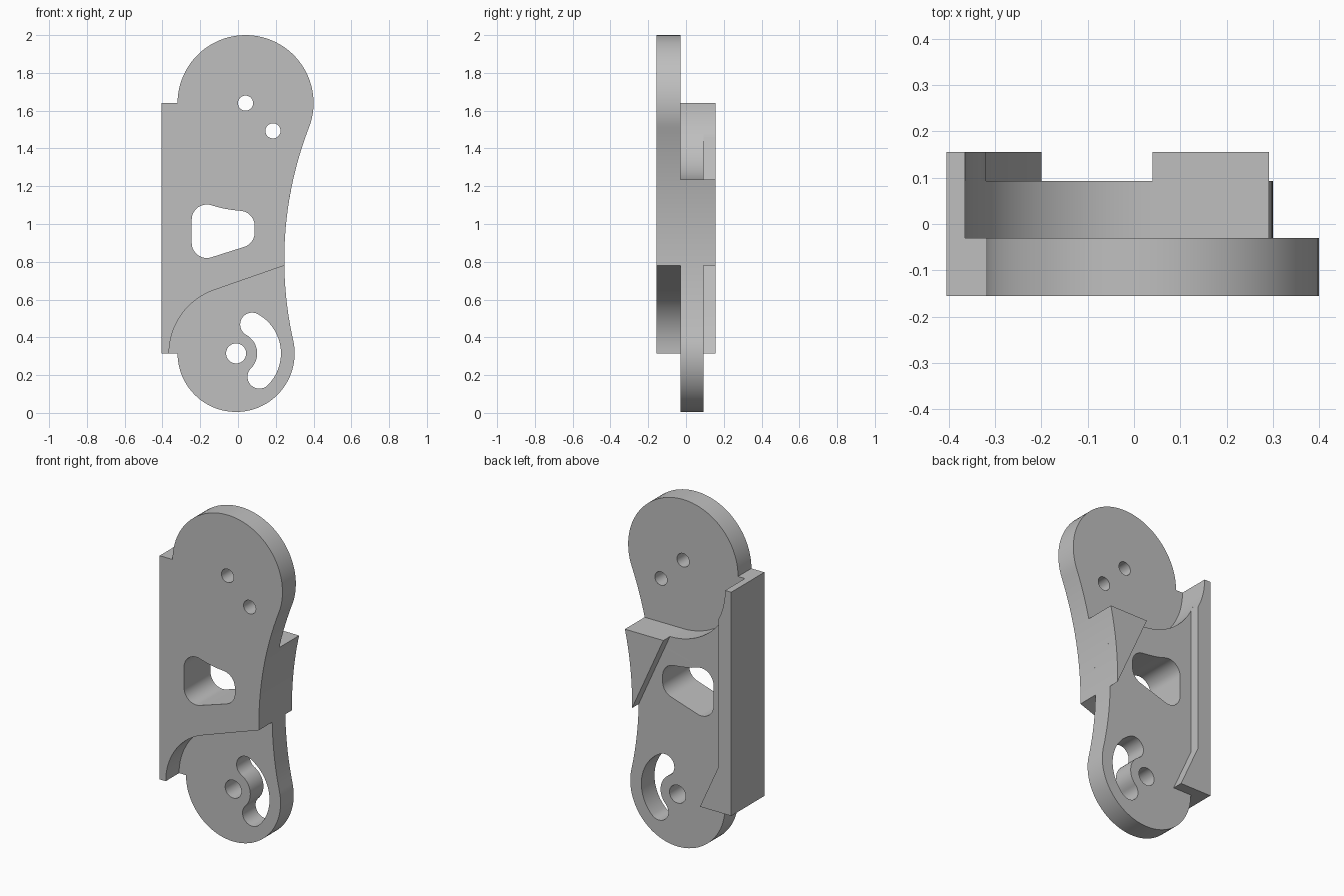
import bpy, bmesh, math
from mathutils import Matrix

old = bpy.data.objects.get("Cube")
if old:
    bpy.data.objects.remove(old, do_unlink=True)

grey = bpy.data.materials.new("plain_grey")
grey.use_nodes = True
colour = (0.52, 0.52, 0.52, 1)
grey.diffuse_color = colour
grey.node_tree.nodes["Principled BSDF"].inputs["Base Color"].default_value = colour

# Shared layout: two pivot centres, a waist arc, and the layer depths
TOP, LOW, WAIST = (0.04, 1.64), (-0.01, 0.315), (2.19, 0.81)
R_TOP, R_LOW, R_WAIST = 0.36, 0.31, 1.945
LEFT, FRONT, MID, REAR, BACK = -0.405, -0.155, -0.03, 0.093, 0.155


def arc(centre, r, start, end):
    """Points on an arc, angles in degrees."""
    n = max(4, int(abs(end - start) / 4))
    angles = [math.radians(start + (end - start) * i / n) for i in range(n + 1)]
    return [(centre[0] + r * math.cos(a), centre[1] + r * math.sin(a)) for a in angles]


def circle(centre, r):
    return arc(centre, r, 0, 360)[:-1]


def heading(a, b):
    return math.degrees(math.atan2(b[1] - a[1], b[0] - a[0]))


def waist(z0, z1):
    """Concave right edge between two heights."""
    zs = [z0 + (z1 - z0) * i / 24 for i in range(25)]
    return [(WAIST[0] - math.sqrt(R_WAIST ** 2 - (z - WAIST[1]) ** 2), z) for z in zs]


def plate(name, loops, y0, y1):
    """Extrude a filled outline (first loop) with holes (other loops)."""
    curve = bpy.data.curves.new(name + "_outline", "CURVE")
    curve.dimensions = "2D"
    curve.fill_mode = "BOTH"
    curve.extrude = (y1 - y0) / 2
    for loop in loops:
        spline = curve.splines.new("POLY")
        spline.points.add(len(loop) - 1)
        for point, (x, z) in zip(spline.points, loop):
            point.co = (x, z, 0, 1)
        spline.use_cyclic_u = True
    helper = bpy.data.objects.new(name + "_helper", curve)
    bpy.context.collection.objects.link(helper)
    graph = bpy.context.evaluated_depsgraph_get()
    mesh = bpy.data.meshes.new_from_object(helper.evaluated_get(graph))
    bpy.data.objects.remove(helper, do_unlink=True)
    bpy.data.curves.remove(curve)
    mesh.name = name
    mesh.transform(Matrix.Translation((0, (y0 + y1) / 2, 0)) @ Matrix.Rotation(math.pi / 2, 4, "X"))
    bm = bmesh.new()
    bm.from_mesh(mesh)
    bmesh.ops.remove_doubles(bm, verts=bm.verts, dist=0.0001)
    bmesh.ops.recalc_face_normals(bm, faces=bm.faces)
    bm.to_mesh(mesh)
    bm.free()
    mesh.materials.clear()
    mesh.materials.append(grey)
    obj = bpy.data.objects.new(name, mesh)
    bpy.context.collection.objects.link(obj)
    bpy.ops.object.select_all(action="DESELECT")
    obj.select_set(True)
    bpy.context.view_layer.objects.active = obj
    bpy.ops.object.shade_smooth_by_angle(angle=math.radians(30))


# Angles and heights where the waist meets the two round ends
top_angle, low_angle = heading(TOP, WAIST), heading(LOW, WAIST)
top_join = TOP[1] + R_TOP * math.sin(math.radians(top_angle))
low_join = LOW[1] + R_LOW * math.sin(math.radians(low_angle))

# Rounded window, its upper edge concentric with the upper pivot
r = 0.08
ul, ur, lr, ll = (-0.165, 1.023), (0.008, 0.99), (0.008, 0.955), (-0.165, 0.90)
a_ul, a_ur = heading(TOP, ul), heading(TOP, ur)
slope = heading(ll, lr)
window = (arc(ul, r, 180, a_ul + 180)
          + arc(TOP, 0.57, a_ul, a_ur)[1:-1]
          + arc(ur, r, a_ur + 180, 0)
          + arc(lr, r, 0, slope - 90)
          + arc(ll, r, slope - 90, -180))

# Curved slot around the lower pivot
slot_mid, slot_r, slot_a, slot_b = 0.1745, 0.063, -45, 61


def on_slot(angle):
    a = math.radians(angle)
    return (LOW[0] + slot_mid * math.cos(a), LOW[1] + slot_mid * math.sin(a))


slot = (arc(LOW, slot_mid + slot_r, slot_a, slot_b)
        + arc(on_slot(slot_b), slot_r, slot_b, slot_b + 180)[1:]
        + arc(LOW, slot_mid - slot_r, slot_b, slot_a)[1:]
        + arc(on_slot(slot_a), slot_r, slot_a + 180, slot_a + 360)[1:-1])

# Front plate with the upper round end
front = ([(LEFT, LOW[1])] + arc(LOW, 0.355, 180, 110)
         + waist(0.78, top_join) + arc(TOP, R_TOP, top_angle, 180)[1:]
         + [(LEFT, TOP[1])])
plate("front_plate", [front, window, circle(TOP, 0.04), circle((0.185, 1.493), 0.04)], FRONT, MID)

# Middle plate with the lower round end
shelf = TOP[1] - 0.405
middle = ([(LEFT, LOW[1])] + arc(LOW, R_LOW, 180, 360 + low_angle)
          + waist(low_join, shelf)[1:] + arc(TOP, 0.405, 270, 180)
          + [(LEFT, TOP[1])])
plate("middle_plate", [middle, window, slot, circle(LOW, 0.053)], MID, REAR)

# Rear rail along the right side, flared at its foot
rail_top = math.degrees(math.acos(-0.36 / 0.405))
rail = ([(LEFT, LOW[1]), (-0.2, LOW[1]), (-0.32, 0.58)]
        + arc(TOP, 0.405, 360 - rail_top, 180) + [(LEFT, TOP[1])])
plate("rear_rail", [rail], REAR, BACK)

# Rear wedge beside the waist
plate("rear_wedge", [waist(0.78, shelf) + [(TOP[0], shelf)]], REAR, BACK)
